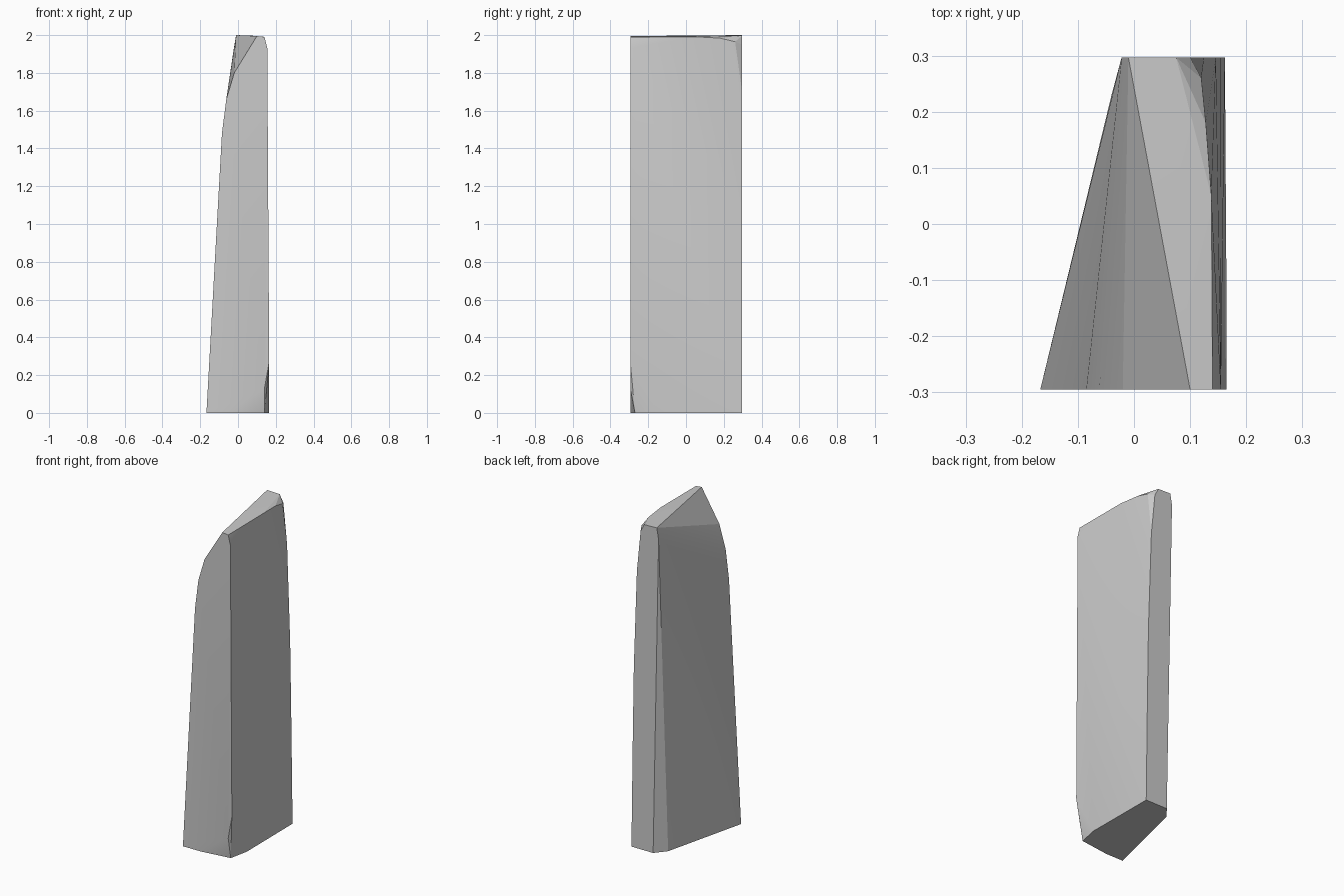
import bpy
import bmesh
import math

default_cube = bpy.data.objects.get("Cube")
if default_cube:
    bpy.data.objects.remove(default_cube, do_unlink=True)

FRONT, BACK = -0.295, 0.297


def make_material(name, colour):
    material = bpy.data.materials.new(name)
    material.use_nodes = True
    material.diffuse_color = colour
    material.node_tree.nodes["Principled BSDF"].inputs["Base Color"].default_value = colour
    return material


def profile(points, y):
    """Place an (x, z) outline on the plane at depth y."""
    return [(x, y, z) for x, z in points]


def make_hull(name, points, material):
    """Wrap a tight convex skin around the points, as for a cleaved stone."""
    bm = bmesh.new()
    for point in points:
        bm.verts.new(point)
    result = bmesh.ops.convex_hull(bm, input=bm.verts[:])
    inside = set(result["geom_interior"]) | set(result["geom_unused"])
    loose = [v for v in inside if isinstance(v, bmesh.types.BMVert)]
    bmesh.ops.delete(bm, geom=loose, context="VERTS")
    # Join the triangles of each flat side
    bmesh.ops.dissolve_limit(bm, angle_limit=math.radians(0.3),
                             verts=bm.verts[:], edges=bm.edges[:])
    bmesh.ops.recalc_face_normals(bm, faces=bm.faces[:])
    mesh = bpy.data.meshes.new(name)
    bm.to_mesh(mesh)
    bm.free()
    mesh.materials.append(material)
    obj = bpy.data.objects.new(name, mesh)
    bpy.context.collection.objects.link(obj)
    return obj


# Wide front side with a stepped shoulder and a chipped lower corner
front_outline = profile([
    (-0.167, 0), (-0.085, 1.48), (-0.062, 1.66), (-0.02, 1.8),
    (0.1, 1.995), (0.14, 1.99), (0.155, 1.93), (0.161, 1),
    (0.165, 0.27), (0.14, 0.13), (-0.05, 0)], FRONT)

# Narrow back side, bowed inwards toward the top
back_outline = profile([
    (0.015, 0), (-0.022, 1.93), (-0.01, 2), (0.075, 1.997),
    (0.1, 1.95), (0.125, 1.7), (0.146, 1.1), (0.154, 0.6), (0.162, 0)], BACK)

# Worn upper edge, then the chipped corners of the foot
upper_edge = [(0.138, 0.05, 1.991), (0.128, 0.18, 1.984), (0.12, 0.26, 1.965)]
foot_corners = [(0.14, -0.27, 0), (0.165, -0.15, 0), (-0.04, 0.23, 0)]

stone_grey = make_material("stone grey", (0.6, 0.6, 0.6, 1))
slab = make_hull("standing_stone_slab",
                 front_outline + back_outline + upper_edge + foot_corners,
                 stone_grey)

# Soften shallow facets and keep the cleaved edges crisp
bpy.ops.object.select_all(action="DESELECT")
slab.select_set(True)
bpy.context.view_layer.objects.active = slab
bpy.ops.object.shade_smooth_by_angle(angle=math.radians(15))
